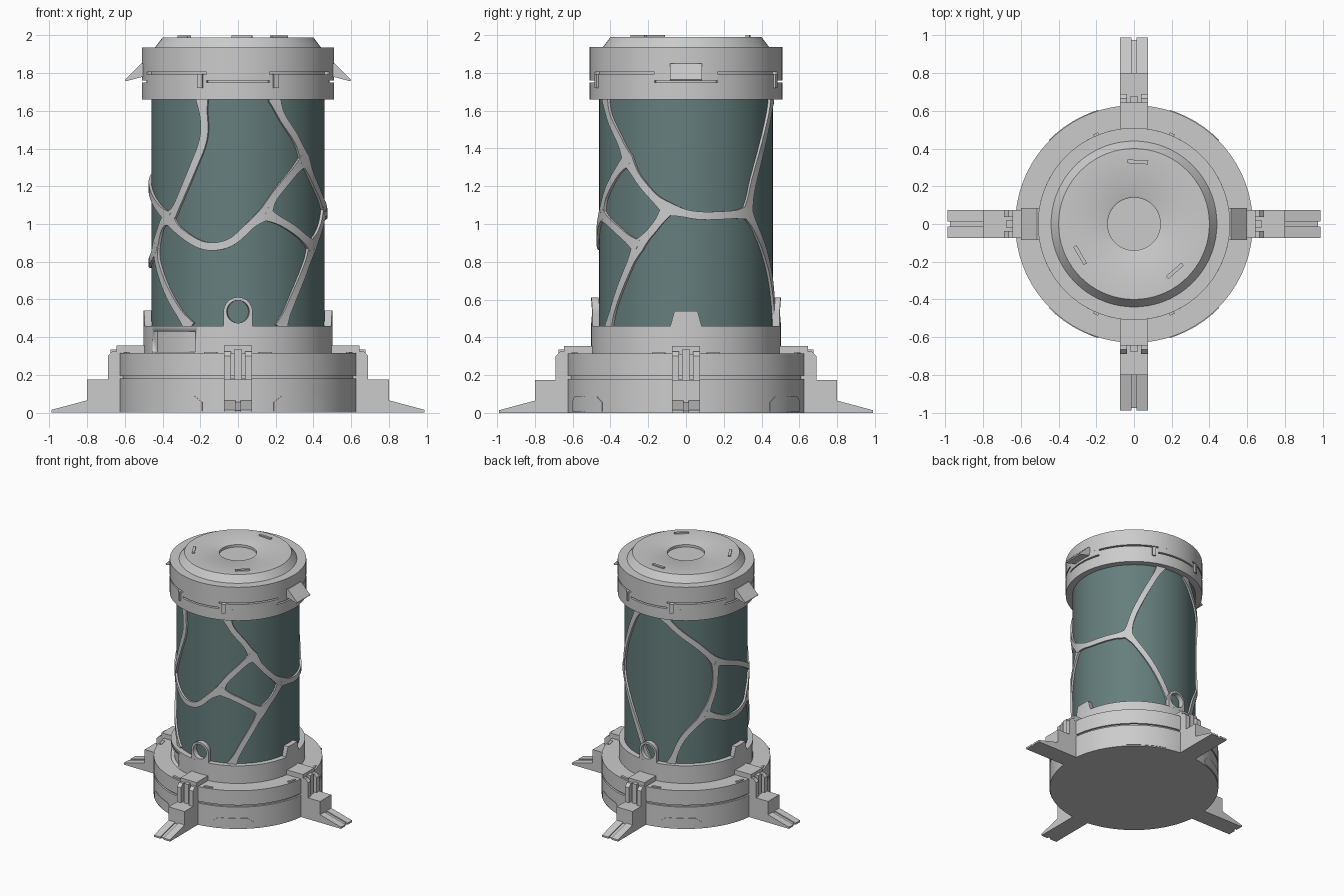
import bpy, bmesh
from math import sin, cos, pi, radians, degrees, hypot
from mathutils import Vector

if "Cube" in bpy.data.objects:
    bpy.data.objects.remove(bpy.data.objects["Cube"])


def make(name, verts, faces, mat=None):
    bm = bmesh.new()
    vs = [bm.verts.new(v) for v in verts]
    for f in faces:
        bm.faces.new([vs[i] for i in f])
    bmesh.ops.remove_doubles(bm, verts=bm.verts, dist=1e-5)
    bmesh.ops.recalc_face_normals(bm, faces=bm.faces)
    me = bpy.data.meshes.new(name)
    bm.to_mesh(me)
    bm.free()
    ob = bpy.data.objects.new(name, me)
    bpy.context.collection.objects.link(ob)
    if mat:
        me.materials.append(mat)
    bpy.ops.object.select_all(action='DESELECT')
    bpy.context.view_layer.objects.active = ob
    ob.select_set(True)
    bpy.ops.object.shade_smooth_by_angle(angle=radians(30))
    return ob


def polar(a, r, z):
    # angle 0 faces the front (-y), growing towards +x
    a = radians(a)
    return (r * sin(a), -r * cos(a), z)


def lathe(name, profile, n=72, mat=None):
    m = len(profile)
    verts = [polar(360 * i / n, r, z) for i in range(n) for r, z in profile]
    faces = [(i * m + j, (i + 1) % n * m + j, (i + 1) % n * m + j + 1, i * m + j + 1)
             for i in range(n) for j in range(m - 1)]
    return make(name, verts, faces, mat)


def wrap(name, pairs, r0, r1, closed=False):
    # solid band bent round the axis; each pair holds two (angle, z) edges
    verts = []
    for (a, z), (b, y) in pairs:
        verts += [polar(a, r0, z), polar(a, r1, z), polar(b, r1, y), polar(b, r0, y)]
    n = len(pairs)
    faces = []
    for i in range(n if closed else n - 1):
        p, q = 4 * i, 4 * ((i + 1) % n)
        faces += [(p + k, p + (k + 1) % 4, q + (k + 1) % 4, q + k) for k in range(4)]
    if not closed:
        faces += [(0, 1, 2, 3), tuple(4 * n - 4 + k for k in range(4))]
    return make(name, verts, faces)


def arc(name, a0, a1, z0, z1, r0, r1):
    n = max(1, round(abs(a1 - a0) / 5))
    angs = [a0 + (a1 - a0) * i / n for i in range(n + 1)]
    return wrap(name, [((a, z0), (a, z1)) for a in angs], r0, r1)


def prism(name, profile, w0, w1, ang):
    # radial (r, z) profile given a width and turned to a side
    a, n = radians(ang), len(profile)
    verts = [(w * cos(a) + r * sin(a), w * sin(a) - r * cos(a), z)
             for w in (w0, w1) for r, z in profile]
    faces = [tuple(range(n)), tuple(range(n, 2 * n))]
    faces += [(i, (i + 1) % n, n + (i + 1) % n, n + i) for i in range(n)]
    return make(name, verts, faces)


def vein(name, pts, R=0.47):
    P = [Vector((radians(a) * R, z)) for a, z in pts]
    P = [2 * P[0] - P[1]] + P + [2 * P[-1] - P[-2]]
    S = []
    for i in range(1, len(P) - 2):
        p0, p1, p2, p3 = P[i - 1:i + 3]
        for k in range(7):
            t = k / 7
            S.append(0.5 * (2 * p1 + (p2 - p0) * t + (2 * p0 - 5 * p1 + 4 * p2 - p3) * t * t
                            + (3 * p1 - p0 - 3 * p2 + p3) * t ** 3))
    S.append(P[-2])
    pairs = []
    for i, s in enumerate(S):
        d = S[min(i + 1, len(S) - 1)] - S[max(i - 1, 0)]
        end = min((s - S[0]).length, (s - S[-1]).length)
        w = 0.021 + 0.016 * max(0, 1 - end / 0.1) ** 1.5   # flare at the junctions
        nrm = Vector((-d.y, d.x)).normalized() * w
        pairs.append([(degrees(q.x / R), q.y) for q in (s + nrm, s - nrm)])
    wrap(name, pairs, 0.45, 0.474)


teal = bpy.data.materials.new("teal_glass")
teal.diffuse_color = (0.13, 0.21, 0.205, 1)
teal.use_nodes = True
teal.node_tree.nodes["Principled BSDF"].inputs["Base Color"].default_value = teal.diffuse_color

# Base, collar and glass tube
lathe("base", [(0, 0), (.63, 0), (.63, .18), (.615, .18), (.615, .195),
               (.63, .195), (.63, .315), (0, .315)])
collar = lathe("collar", [(0, .30), (.502, .30), (.502, .46), (0, .46)])
lathe("glass_tube", [(0, .45), (.46, .45), (.46, 1.67), (0, 1.67)], mat=teal)

# Recessed port in the collar
cutter = arc("port_cutter", -64, -27, .32, .43, .475, .6)
mod = collar.modifiers.new("port", 'BOOLEAN')
mod.object, mod.operation, mod.solver = cutter, 'DIFFERENCE', 'EXACT'
bpy.context.view_layer.objects.active = collar
bpy.ops.object.modifier_apply(modifier="port")
bpy.data.objects.remove(cutter)

# Cap with a stepped joint
lathe("cap", [(0, 1.66), (.51, 1.66), (.51, 1.75), (.485, 1.75), (.485, 1.805), (.51, 1.805),
              (.51, 1.936), (.44, 1.936), (.40, 1.99), (.15, 1.99), (.14, 1.985),
              (.14, 1.965), (0, 1.965)])
for k in range(4):
    c = 90 * k
    arc("cap_joint_key", c - 19, c + 19, 1.761, 1.805, .48, .51)
    arc("cap_joint_band", c + 19, c + 71, 1.75, 1.794, .48, .51)
for c in (-23, 23, 157, 203):
    arc("cap_clip", c - 1.5, c + 1.5, 1.72, 1.795, .50, .522)
for c in (90, -90):
    prism("cap_prong", [(.49, 1.85), (.515, 1.85), (.60, 1.765), (.595, 1.757), (.49, 1.785)],
          -.085, .085, c)
for c in (-60, 41, 176.5):
    prism("cap_top_mark", [(.32, 1.98), (.34, 1.98), (.34, 2.0), (.32, 2.0)], -.055, .055, c)

# Lugs on the collar: rings front and back, trapezoids at the sides
for c in (0, 180):
    pairs = []
    for i in range(40):
        t = 2 * pi * i / 40
        x, y = cos(t), sin(t)
        s = 1 if y >= 0 else 1 / max(abs(x), abs(y))
        k = degrees(1 / .5)
        pairs.append(((c + k * .06 * x, .535 + .06 * y),
                      (c + k * .077 * x * s, .535 + .077 * y * s)))
    wrap("ring_lug", pairs, .463, .502, True)
for c in (90, -90):
    wrap("side_lug", [((c + a, .45), (c + a, z)) for a, z in
                      ((-9.5, .46), (-7, .54), (-3, .54), (3, .54), (7, .54), (9.5, .46))],
         .463, .502)

# Legs with clamps
foot = [(.6, 0), (.99, 0), (.99, .014), (.80, .065), (.80, .175), (.6, .175)]
groove = [(.6, 0), (.975, 0), (.975, .01), (.88, .034), (.80, .055), (.80, .175), (.6, .175)]
post = [(.6, .17), (.69, .17), (.69, .30), (.665, .325), (.6, .325)]
for c in (0, 90, 180, 270):
    for s in (-1, 1):
        prism("foot_side", foot, s * .014, s * .073, c)
        prism("clamp_post", post, s * .037, s * .073, c)
        arc("base_top_mark", c + s * 13.7 - 3.2, c + s * 13.7 + 3.2, .30, .321, .598, .617)
    prism("foot_middle", groove, -.014, .014, c)
    prism("clamp_bar", [(.6, .17), (.675, .17), (.675, .335), (.6, .335)], -.02, .02, c)
    prism("clamp_plate", [(.49, .31), (.645, .31), (.645, .355), (.49, .355)], -.074, .074, c)

# Low access panels round the base
for c in (-31.5, 31.5, 148.5, 211.5):
    wrap("base_panel", [((c + a, .008), (c + a, z)) for a, z in
                        ((-14, .055), (-10, .088), (-5, .088), (0, .088), (5, .088),
                         (10, .088), (14, .055))], .61, .634)

# Branching veins over the glass, as (angle, height) paths between junctions
A, B, C, D, E = (-51, 1.03), (18, 1.055), (49, 1.34), (57, .88), (78, 1.08)
F, G, I, J = (134, 1.06), (-117, 1.28), (-127, .86), (-68, .89)
for path in (
    [(-24, 1.67), (-22.5, 1.47), (-31, 1.29), (-44, 1.09), A],
    [A, (-63, 1.08), (-90, 1.2), G],
    [A, (-59, 1.0), J],
    [J, (-66, .80), (-52, .63), (-33, .45)],
    [A, (-41, .96), (-22.5, .885), (-5.5, .90), (9, 1.0), B],
    [B, (25, 1.155), (41, 1.29), C],
    [C, (41, 1.45), (30, 1.565), (24, 1.67)],
    [C, (58, 1.235), (69, 1.14), E],
    [E, (69, .98), D],
    [B, (37, .98), D],
    [D, (49, .76), (38, .60), (29, .45)],
    [E, (98, 1.045), (123, 1.05), F],
    [F, (152, .86), (166, .67), (178, .45)],
    [F, (140, 1.235), (152, 1.45), (166, 1.67)],
    [G, (-133, 1.42), (-152, 1.55), (-167, 1.67)],
    [G, (-118, 1.07), I],
    [I, (-102, .79), (-78, .82), J],
    [I, (-148, .67), (-159, .45)],
):
    vein("vein", path)
